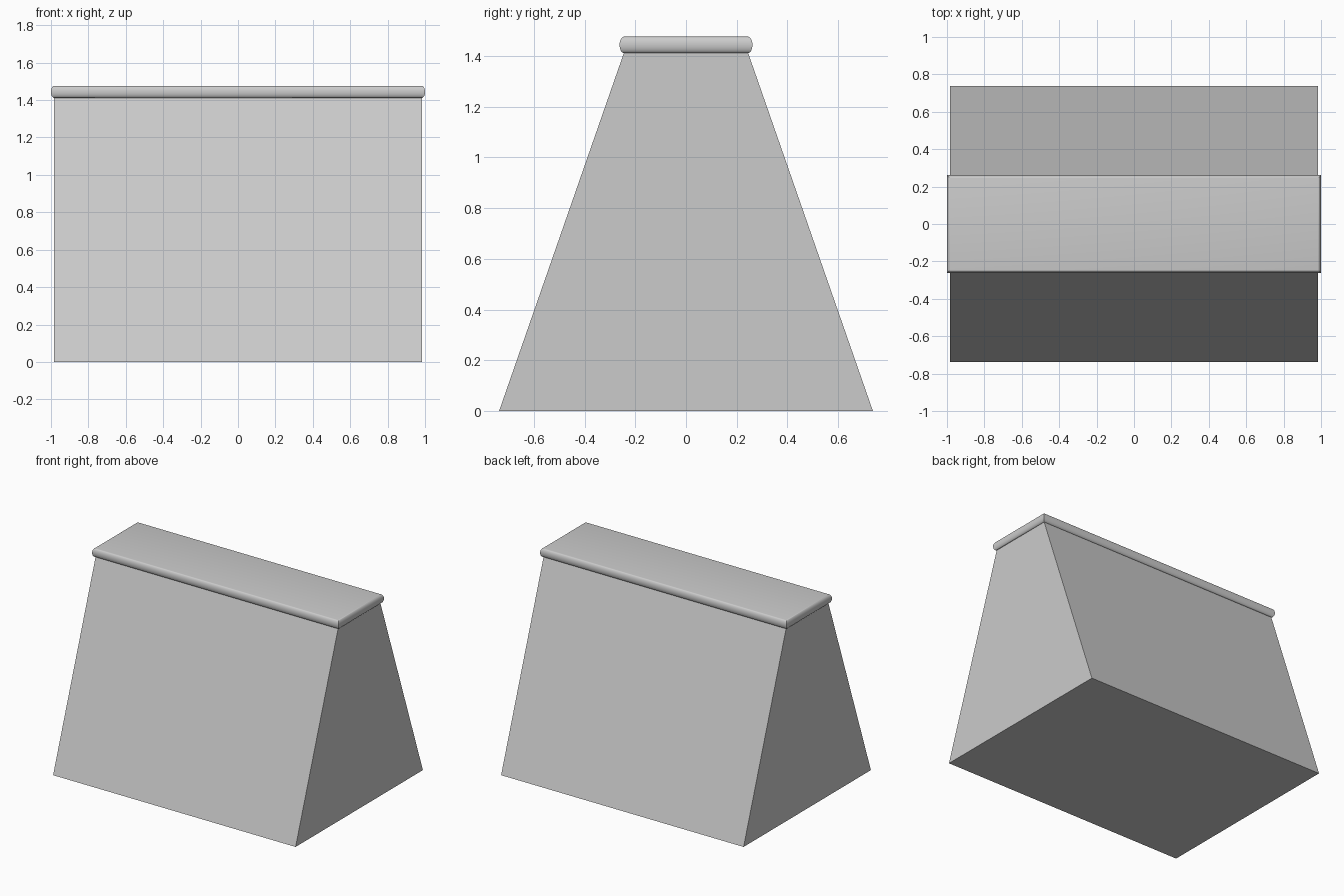
import bpy, bmesh, math

if "Cube" in bpy.data.objects:
    bpy.data.objects.remove(bpy.data.objects["Cube"])


def stacked_rectangles(name, rings):
    """Solid skinned through rectangles given as (half_x, half_y, z), bottom to top."""
    bm = bmesh.new()
    loops = [[bm.verts.new((sx * hx, sy * hy, z))
              for sx, sy in ((-1, -1), (1, -1), (1, 1), (-1, 1))]
             for hx, hy, z in rings]
    bm.faces.new(loops[0][::-1])
    bm.faces.new(loops[-1])
    for low, high in zip(loops, loops[1:]):
        for i in range(4):
            j = (i + 1) % 4
            bm.faces.new((low[i], low[j], high[j], high[i]))
    mesh = bpy.data.meshes.new(name)
    bm.to_mesh(mesh)
    bm.free()
    obj = bpy.data.objects.new(name, mesh)
    bpy.context.collection.objects.link(obj)
    return obj


# Tapered body: sloping front and back, upright ends
HALF_X, TOP_Y, CAP_BOTTOM, CAP_TOP = 0.983, 0.245, 1.412, 1.476
stacked_rectangles("tapered_body", [(HALF_X, 0.737, 0), (HALF_X, TOP_Y, CAP_BOTTOM)])

# Top slab with a rounded, mitred edge
BULGE, STEPS = 0.017, 14
mid, half = (CAP_BOTTOM + CAP_TOP) / 2, (CAP_TOP - CAP_BOTTOM) / 2
rings = []
for k in range(STEPS + 1):
    a = math.pi * (k / STEPS - 0.5)
    out = BULGE * math.cos(a)
    rings.append((HALF_X + out, TOP_Y + out, mid + half * math.sin(a)))
cap = stacked_rectangles("rounded_top_slab", rings)

bpy.context.view_layer.objects.active = cap
cap.select_set(True)
bpy.ops.object.shade_smooth_by_angle(angle=math.radians(35))
